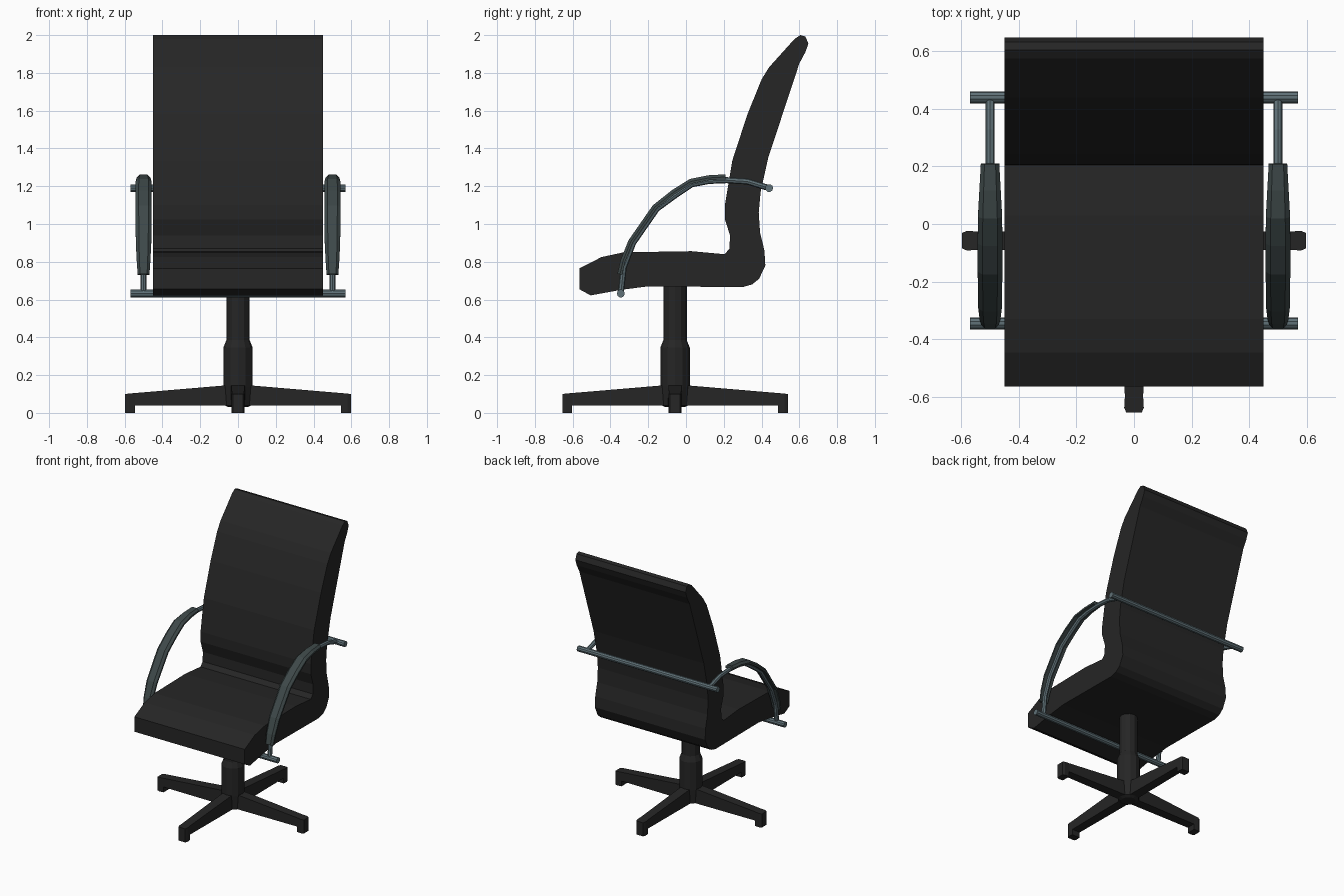
import bpy, bmesh, math
from mathutils import Vector

if "Cube" in bpy.data.objects:
    bpy.data.objects.remove(bpy.data.objects["Cube"])


def material(name, rgb):
    m = bpy.data.materials.new(name)
    m.diffuse_color = (*rgb, 1)
    m.use_nodes = True
    m.node_tree.nodes["Principled BSDF"].inputs["Base Color"].default_value = m.diffuse_color
    return m


BLACK = material("black upholstery", (0.019, 0.019, 0.019))
METAL = material("grey metal", (0.115, 0.165, 0.185))
PAD = material("dark slate pad", (0.047, 0.065, 0.066))


def finish(name, bm, mat):
    bmesh.ops.recalc_face_normals(bm, faces=bm.faces)
    me = bpy.data.meshes.new(name)
    bm.to_mesh(me)
    bm.free()
    me.materials.append(mat)
    ob = bpy.data.objects.new(name, me)
    bpy.context.collection.objects.link(ob)
    return ob


def loft(name, rings, mat):
    """Skin a list of closed point rings and cap both ends."""
    bm = bmesh.new()
    vs = [[bm.verts.new(p) for p in r] for r in rings]
    n = len(rings[0])
    for a, b in zip(vs, vs[1:]):
        for i in range(n):
            j = (i + 1) % n
            bm.faces.new((a[i], a[j], b[j], b[i]))
    bm.faces.new(vs[0])
    bm.faces.new(vs[-1])
    return finish(name, bm, mat)


def sweep(name, path, sections, x, mat):
    """Sweep (side, outward) sections along a y-z path at a given x."""
    rings = []
    for i, (y, z) in enumerate(path):
        a, b = path[max(i - 1, 0)], path[min(i + 1, len(path) - 1)]
        d = Vector((b[0] - a[0], b[1] - a[1])).normalized()
        rings.append([(x + u, y - d.y * v, z + d.x * v) for u, v in sections[i]])
    return loft(name, rings, mat)


def circle(r, n):
    return [(r * math.cos(2 * math.pi * k / n), r * math.sin(2 * math.pi * k / n)) for k in range(n)]


# Seat and back: one side profile extruded across the width
profile = [(-.565, .765), (-.447, .825), (-.33, .85), (.03, .856), (.205, .84),
           (.23, .87), (.233, .94), (.206, 1.025), (.206, 1.10), (.245, 1.335),
           (.325, 1.58), (.40, 1.765), (.44, 1.83), (.575, 1.98), (.605, 2.0),
           (.632, 1.993), (.648, 1.955), (.632, 1.91), (.60, 1.85), (.435, 1.35),
           (.395, 1.17), (.385, 1.06), (.392, .955), (.415, .86), (.42, .78),
           (.387, .71), (.35, .68), (.30, .666), (-.20, .67), (-.34, .652),
           (-.505, .622), (-.565, .655)]
loft("seat_and_back", [[(x, y, z) for y, z in profile] for x in (-.45, .45)], BLACK)

# Armrest tubes and pads
tube = [(-.345, .635), (-.33, .77), (-.28, .90), (-.155, 1.08), (-.06, 1.15),
        (.03, 1.21), (.12, 1.228), (.215, 1.232), (.325, 1.225), (.44, 1.19)]
pad = [(-.336, .73), (-.32, .80), (-.28, .90), (-.155, 1.08), (-.06, 1.155),
       (.03, 1.212), (.12, 1.23), (.21, 1.235)]
widths = [.031, .036, .041, .043, .043, .042, .037, .032]
pad_sections = [[(-w, .002), (w, .002), (w, .014), (w * .6, .028), (-w * .6, .028), (-w, .014)]
                for w in widths]
for side, x in (("left", -.5), ("right", .5)):
    sweep(side + "_arm_tube", tube, [circle(.016, 8)] * len(tube), x, METAL)
    sweep(side + "_arm_pad", pad, pad_sections, x, PAD)

# Cross bars under the seat and behind the back
for name, y, z in (("under_seat_bar", -.345, .632), ("behind_back_bar", .44, 1.19)):
    loft(name, [[(x, y + a, z + b) for a, b in circle(.021, 10)] for x in (-.57, .57)], METAL)

# Central column: stepped turned profile
CY = -.058
column = [(.05, .03), (.07, .04), (.078, .14), (.078, .345), (.062, .385), (.062, .68)]
loft("column", [[(a, CY + b, z) for a, b in circle(r, 12)] for r, z in column], BLACK)

# Four tapered legs with downturned feet: (distance, top, bottom, half width)
stations = [(0, .148, .04, .036), (.06, .146, .04, .036), (.545, .105, .04, .032),
            (.546, .105, 0, .032), (.58, .102, 0, .034), (.597, .10, 0, .027)]
for k in range(4):
    c, s = round(math.cos(k * math.pi / 2)), round(math.sin(k * math.pi / 2))
    rings = [[(d * c - w * s, CY + d * s + w * c, z) for w, z in
              ((-h, lo), (h, lo), (h, hi), (-h, hi))] for d, hi, lo, h in stations]
    loft("base_leg_%d" % (k + 1), rings, BLACK)
